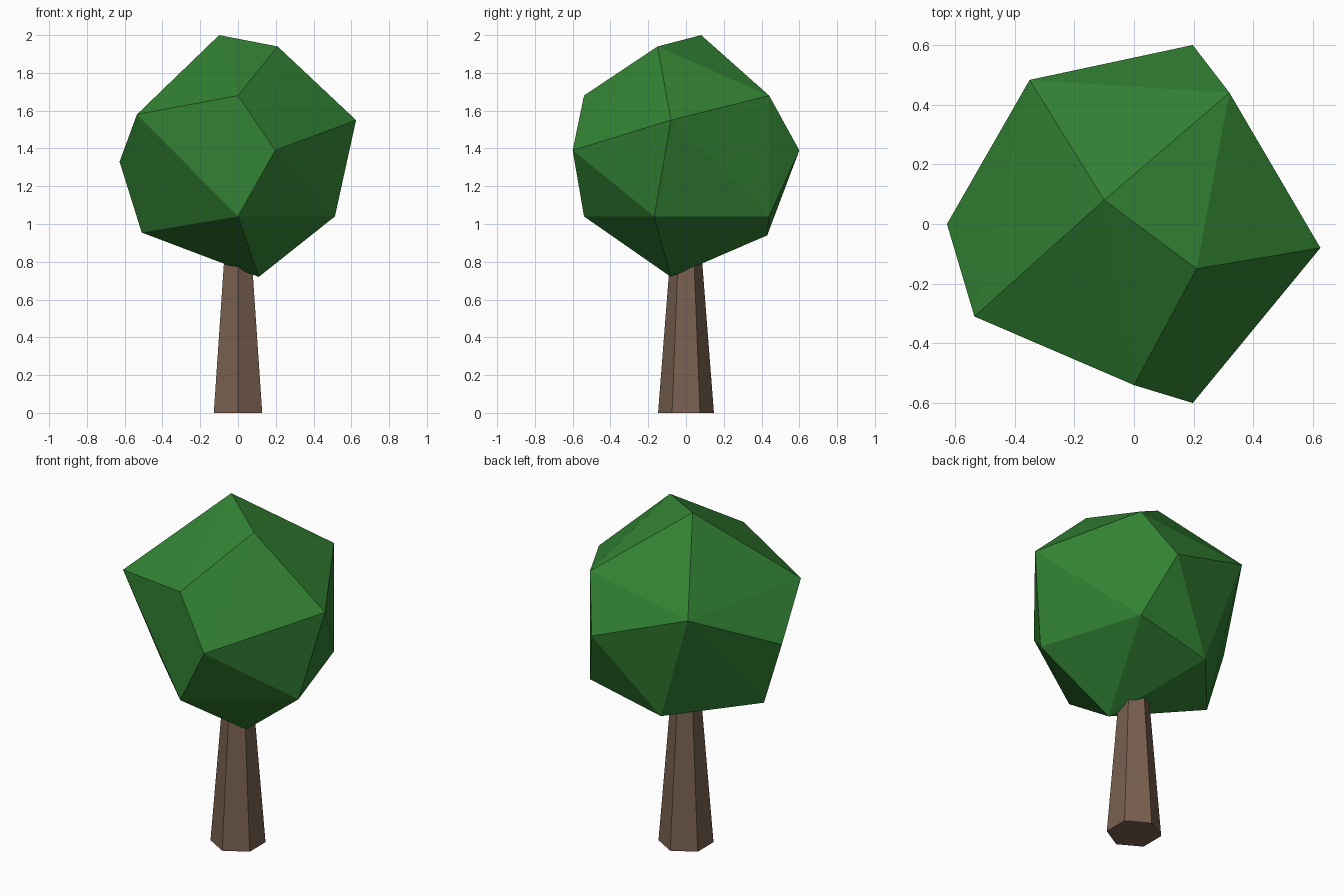
import bpy, bmesh

cube = bpy.data.objects.get("Cube")
if cube:
    bpy.data.objects.remove(cube, do_unlink=True)


def make_material(name, color):
    mat = bpy.data.materials.new(name)
    mat.use_nodes = True
    mat.diffuse_color = color
    mat.node_tree.nodes["Principled BSDF"].inputs["Base Color"].default_value = color
    return mat


def make_object(name, bm, mat):
    bmesh.ops.recalc_face_normals(bm, faces=bm.faces)
    mesh = bpy.data.meshes.new(name)
    bm.to_mesh(mesh)
    bm.free()
    mesh.materials.append(mat)
    obj = bpy.data.objects.new(name, mesh)
    bpy.context.collection.objects.link(obj)
    return obj


leaf_green = make_material("leaf green", (0.032, 0.223, 0.033, 1))
bark_brown = make_material("bark brown", (0.188, 0.117, 0.078, 1))

# Trunk: tapered six-sided column with a corner facing front, ending inside the crown
BASE_RADIUS, TOP_RADIUS, TRUNK_HEIGHT = 0.148, 0.07, 1.0
bm = bmesh.new()
bmesh.ops.create_cone(bm, cap_ends=True, segments=6, radius1=BASE_RADIUS,
                      radius2=TOP_RADIUS, depth=TRUNK_HEIGHT)
bmesh.ops.translate(bm, verts=bm.verts, vec=(0, 0, TRUNK_HEIGHT / 2))
make_object("trunk", bm, bark_brown)

# Crown: irregular faceted ball wrapped around its corner points
corners = [
    # top
    (-0.10, 0.08, 2.00), (0.21, -0.15, 1.94),
    # upper ring
    (0.00, -0.54, 1.68), (0.32, 0.44, 1.68), (0.625, -0.08, 1.55),
    (-0.535, -0.31, 1.58), (-0.35, 0.483, 1.58),
    # middle ring
    (0.197, -0.60, 1.39), (0.197, 0.60, 1.39), (-0.627, 0.00, 1.33),
    # lower ring
    (0.00, -0.54, 1.04), (0.513, -0.168, 1.04), (0.32, 0.44, 1.04),
    (-0.51, 0.00, 0.955), (-0.137, 0.43, 0.94),
    # bottom
    (0.11, -0.08, 0.72),
]
bm = bmesh.new()
for corner in corners:
    bm.verts.new(corner)
bmesh.ops.convex_hull(bm, input=bm.verts)
make_object("crown", bm, leaf_green)
